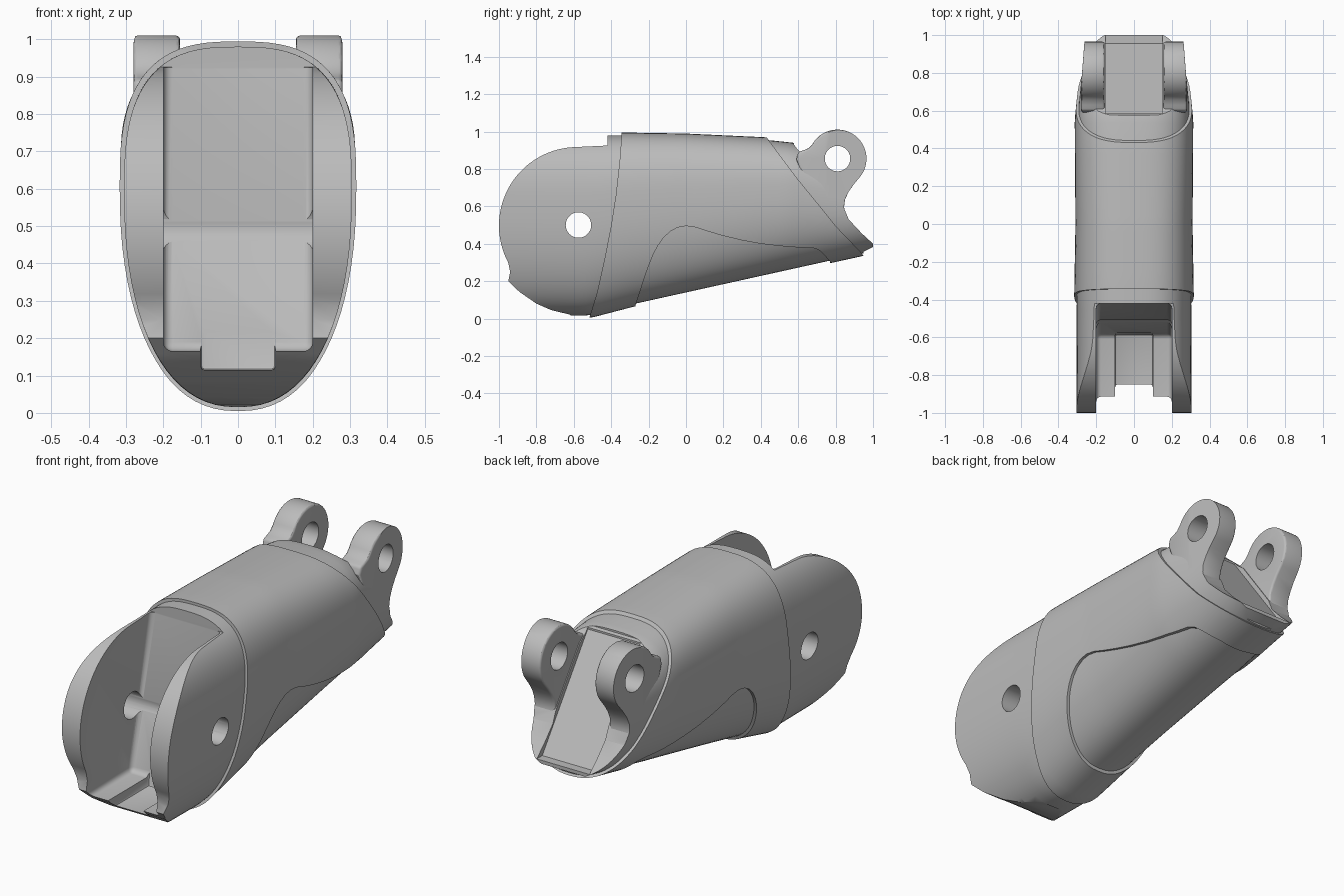
import bpy, bmesh, math

cube = bpy.data.objects.get("Cube")
if cube:
    bpy.data.objects.remove(cube, do_unlink=True)

grey = bpy.data.materials.new("plain_grey")
grey.use_nodes = True
grey.diffuse_color = (0.5, 0.5, 0.5, 1)
grey.node_tree.nodes["Principled BSDF"].inputs["Base Color"].default_value = (0.5, 0.5, 0.5, 1)


def make_object(name, bm):
    bmesh.ops.recalc_face_normals(bm, faces=bm.faces)
    mesh = bpy.data.meshes.new(name)
    bm.to_mesh(mesh)
    bm.free()
    obj = bpy.data.objects.new(name, mesh)
    bpy.context.collection.objects.link(obj)
    mesh.materials.append(grey)
    return obj


def activate(obj):
    bpy.ops.object.select_all(action='DESELECT')
    obj.select_set(True)
    bpy.context.view_layer.objects.active = obj


def apply_modifier(obj, kind, **settings):
    mod = obj.modifiers.new(kind, kind)
    for key, value in settings.items():
        setattr(mod, key, value)
    activate(obj)
    bpy.ops.object.modifier_apply(modifier=mod.name)


def combine(obj, tool, operation):
    apply_modifier(obj, 'BOOLEAN', object=tool, operation=operation, solver='EXACT')
    bpy.data.objects.remove(tool, do_unlink=True)


def prism(name, outline, x0, x1):
    """Extrude a side outline of (y, z) points along x."""
    bm = bmesh.new()
    face = bm.faces.new([bm.verts.new((x0, y, z)) for y, z in outline])
    geom = bmesh.ops.extrude_face_region(bm, geom=[face])["geom"]
    moved = [v for v in geom if isinstance(v, bmesh.types.BMVert)]
    bmesh.ops.translate(bm, verts=moved, vec=(x1 - x0, 0, 0))
    return make_object(name, bm)


def arc(cy, cz, r, start, end, steps):
    angles = [math.radians(start + (end - start) * i / steps) for i in range(steps + 1)]
    return [(cy + r * math.cos(a), cz + r * math.sin(a)) for a in angles]


def along(points, y):
    """Piecewise linear lookup with ends held."""
    if y <= points[0][0]:
        return points[0][1]
    for (a, va), (b, vb) in zip(points, points[1:]):
        if y <= b:
            return va + (vb - va) * (y - a) / (b - a)
    return points[-1][1]


# Body form along its length: top height, bottom height, half width
TOP = [(-1, .98), (-.3, .98), (0, .975), (.43, .955), (.575, .94), (.7, .9), (1, .8)]
BOTTOM = [(-1, .02), (-.55, .015), (-.5, .02), (-.27, .08), (1.02, .365)]
WIDTH = [(-1, .305), (-.4, .303), (0, .296), (.55, .3), (.65, .29), (.8, .275), (1, .26)]


def egg_loft(name, grow=0.0, raise_top=0.0, upper=2.8, stations=50, sides=80):
    """Egg-shaped cross-sections bridged along y."""
    bm = bmesh.new()
    rings = []
    for i in range(stations + 1):
        y = -1.03 + 2.06 * i / stations
        top, low = along(TOP, y), along(BOTTOM, y)
        mid = low + 0.6 * (top - low)
        top, low, half = top + grow + raise_top, low - grow, along(WIDTH, y) + grow
        ring = []
        for j in range(sides):
            a = 2 * math.pi * j / sides
            c, s = math.cos(a), math.sin(a)
            n = upper if s > 0 else 2.3
            x = half * math.copysign(abs(c) ** (2 / n), c)
            h = abs(s) ** (2 / n) * (top - mid if s > 0 else low - mid)
            ring.append(bm.verts.new((x, y, mid + h)))
        rings.append(ring)
    for r, q in zip(rings, rings[1:]):
        for j in range(sides):
            k = (j + 1) % sides
            bm.faces.new((r[j], r[k], q[k], q[j]))
    bm.faces.new(rings[0])
    bm.faces.new(rings[-1])
    return make_object(name, bm)


# Core: front cheeks, lower pad and rear seat in one form
core_outline = (
    arc(-.58, .497, .42, 92, 208, 40)
    + [(-.94, .25), (-.95, .2), (-.89, .142), (-.8, .08), (-.72, .045), (-.62, .021), (-.5, -.1),
       (.9, -.1), (.95, .358), (1, .382), (1, .4), (.94, .455), (.87, .53), (.845, .59),
       (.65, .86), (.6, .9), (.577, .93), (.575, 1.1), (-.42, 1.1), (-.42, .925)])
core = egg_loft("body_core")
combine(core, prism("core_side", core_outline, -.6, .6), 'INTERSECT')

# Front slot with sloped back wall, and the groove in its floor
slot = prism("front_slot", [(-1.3, .165), (-.585, .165), (-.42, .92), (-.42, 1.3), (-1.3, 1.3)], -.2, .2)
apply_modifier(slot, 'BEVEL', width=.025, segments=4, limit_method='ANGLE')
combine(core, slot, 'DIFFERENCE')
groove = prism("floor_groove", [(-1.3, .115), (-.585, .115), (-.57, .25), (-1.3, .25)], -.1, .1)
apply_modifier(groove, 'BEVEL', width=.01, segments=2, limit_method='ANGLE')
combine(core, groove, 'DIFFERENCE')

# Rear recess between the lugs
recess = prism("rear_recess", [(.585, 1.3), (.585, .91), (.955, .4), (1.3, .4), (1.3, 1.3)], -.15, .15)
combine(core, recess, 'DIFFERENCE')

# Front pivot hole
combine(core, prism("front_hole", arc(-.575, .5, .068, 0, 352.5, 47), -.6, .6), 'DIFFERENCE')

# Sleeve shell standing slightly proud, with the pad opening cut from its underside
sleeve_outline = [
    (-.345, 1.2), (-.345, .97), (-.355, .84), (-.375, .66), (-.4, .5), (-.435, .32), (-.475, .14),
    (-.518, 0), (-.53, -.05), (-.29, -.05), (-.27, .07), (-.25, .13), (-.225, .21), (-.2, .28),
    (-.175, .343), (-.15, .39), (-.12, .432), (-.085, .465), (-.045, .487), (0, .495), (.05, .488),
    (.12, .465), (.2, .442), (.3, .418), (.4, .4), (.5, .388), (.6, .38), (.68, .377), (.71, .367),
    (.735, .345), (.77, .305), (.78, .1), (1, .1), (1, .27), (.93, .36), (.8, .495), (.7, .62),
    (.6, .742), (.5, .875), (.43, .97), (.3, 1.2)]
sleeve = egg_loft("outer_sleeve", grow=.014)
combine(sleeve, prism("sleeve_side", sleeve_outline, -.6, .6), 'INTERSECT')

# Rear pivot lugs, one each side
lug_outline = (
    arc(.81, .855, .155, 150, -40, 48)
    + [(.895, .715), (.868, .675), (.85, .635), (.845, .595), (.853, .56), (.875, .522), (.91, .48),
       (.8, .5), (.65, .7), (.59, .85), (.6, .89), (.63, .9), (.657, .912)])
parts = [core, sleeve]
for name, sign in (("left_lug", 1), ("right_lug", -1)):
    lug = prism(name, lug_outline, sign * .155, sign * .28)
    apply_modifier(lug, 'BEVEL', width=.012, segments=3, limit_method='ANGLE', angle_limit=math.radians(50))
    combine(lug, egg_loft("lug_limit", raise_top=.6, upper=7), 'INTERSECT')
    combine(lug, prism("rear_hole", arc(.81, .855, .068, 0, 352.5, 47), -.6, .6), 'DIFFERENCE')
    parts.append(lug)

for part in parts:
    activate(part)
    bpy.ops.object.shade_smooth_by_angle(angle=math.radians(30))
